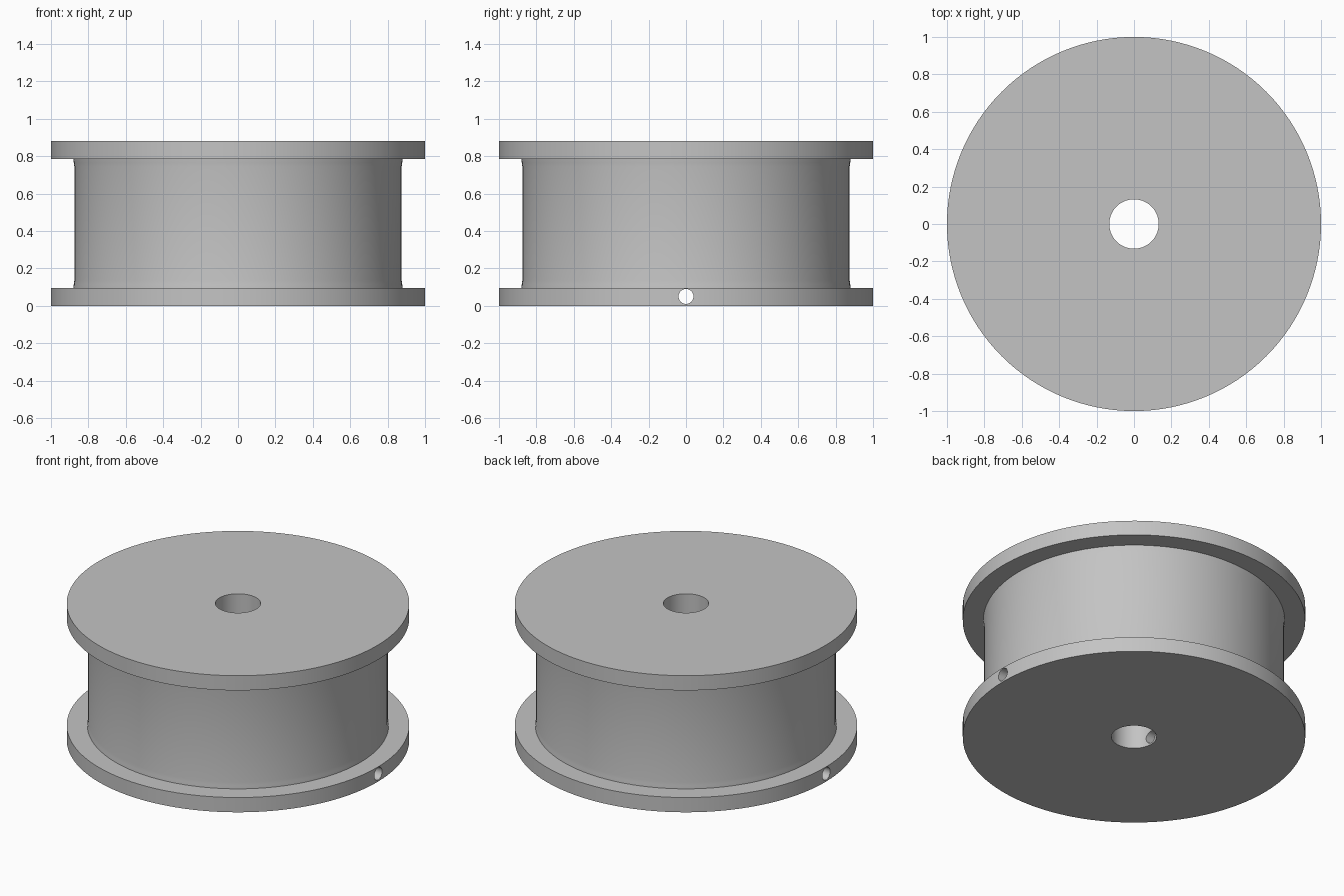
import bpy, bmesh, math

if "Cube" in bpy.data.objects:
    bpy.data.objects.remove(bpy.data.objects["Cube"], do_unlink=True)

HEIGHT, FLANGE, HUB_R, BORE_R, HOLE_R = 0.88, 0.095, 0.875, 0.132, 0.04

grey = bpy.data.materials.new("plain grey")
grey.use_nodes = True
colour = (0.55, 0.55, 0.55, 1)
grey.diffuse_color = colour
grey.node_tree.nodes["Principled BSDF"].inputs["Base Color"].default_value = colour


def lathe(name, profile, segments=128):
    """Closed ring of revolution from (radius, z) points."""
    bm = bmesh.new()
    rings = []
    for i in range(segments):
        a = math.tau * i / segments
        rings.append([bm.verts.new((r * math.cos(a), r * math.sin(a), z)) for r, z in profile])
    for i, ring in enumerate(rings):
        following = rings[(i + 1) % segments]
        for j in range(len(profile)):
            k = (j + 1) % len(profile)
            bm.faces.new((ring[j], following[j], following[k], ring[k]))
    bmesh.ops.recalc_face_normals(bm, faces=bm.faces)
    mesh = bpy.data.meshes.new(name)
    bm.to_mesh(mesh)
    bm.free()
    obj = bpy.data.objects.new(name, mesh)
    bpy.context.collection.objects.link(obj)
    mesh.materials.append(grey)
    return obj


# Spool: two flanges, a hub with slightly flared ends, and a central bore
flare = 0.005
lower = [(BORE_R, 0), (1, 0), (1, FLANGE), (HUB_R + flare, FLANGE),
         (HUB_R + flare * 0.6, FLANGE + 0.02), (HUB_R, FLANGE + 0.04)]
upper = [(r, HEIGHT - z) for r, z in reversed(lower)]
spool = lathe("spool", lower + upper)

# Cross hole drilled through the lower flange on both sides
bpy.ops.mesh.primitive_cylinder_add(vertices=32, radius=HOLE_R, depth=2.4,
                                    location=(0, 0, 0.05), rotation=(0, math.pi / 2, 0))
drill = bpy.context.object
drill.name = "cross_hole_cutter"
drill.data.materials.append(grey)
cut = spool.modifiers.new("cross hole", "BOOLEAN")
cut.operation, cut.solver, cut.object = "DIFFERENCE", "EXACT", drill

bpy.ops.object.select_all(action="DESELECT")
spool.select_set(True)
bpy.context.view_layer.objects.active = spool
bpy.ops.object.modifier_apply(modifier=cut.name)
bpy.data.objects.remove(drill, do_unlink=True)
bpy.ops.object.shade_smooth_by_angle(angle=math.radians(30))
